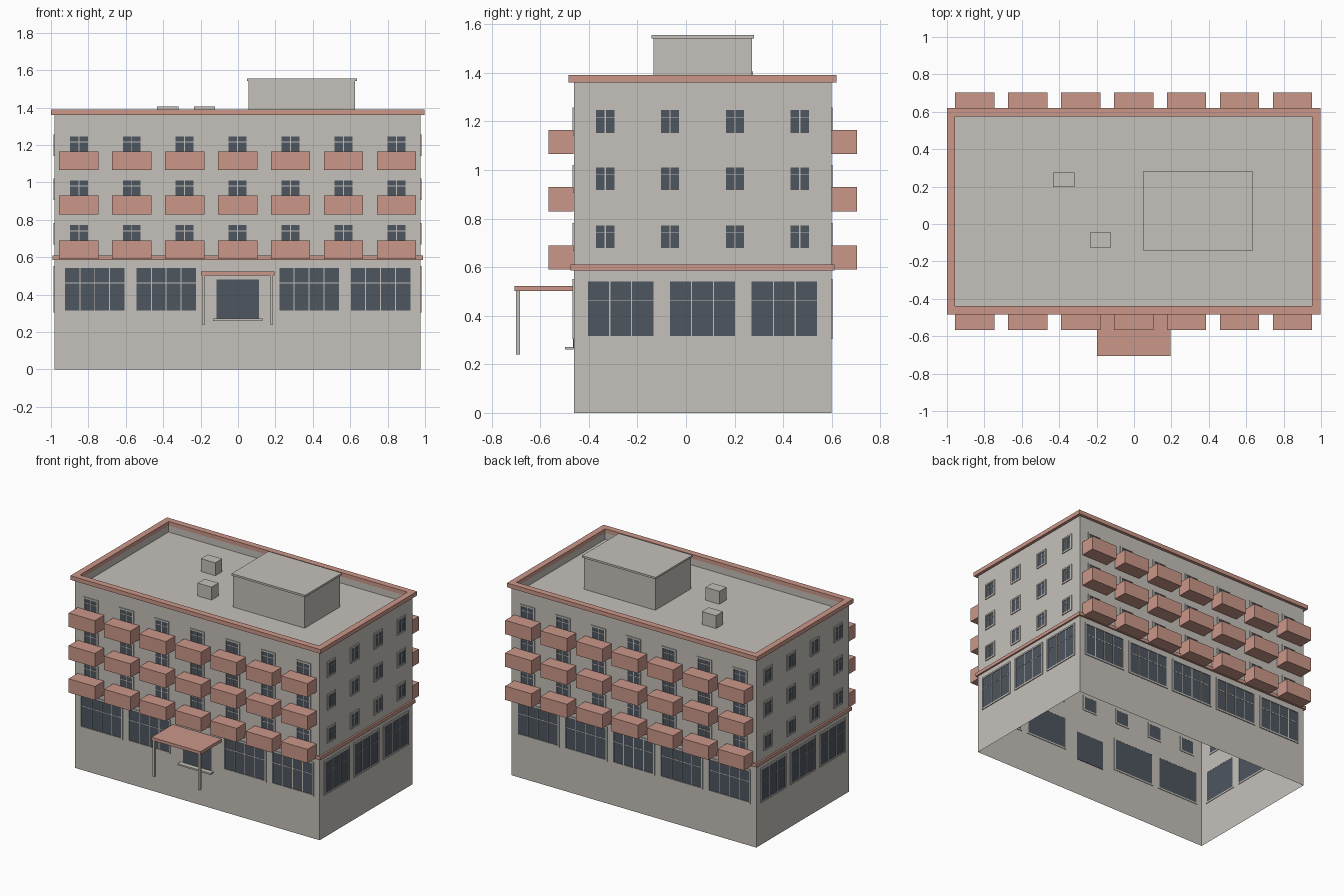
import bpy, bmesh
from mathutils import Vector

if "Cube" in bpy.data.objects:
    bpy.data.objects.remove(bpy.data.objects["Cube"])

CX, CY = -0.002, 0.068          # centre of the building in plan
HX, HY = 0.978, 0.53            # half sizes of the walls


def material(name, rgb):
    m = bpy.data.materials.new(name)
    m.diffuse_color = (*rgb, 1)
    m.use_nodes = True
    m.node_tree.nodes["Principled BSDF"].inputs["Base Color"].default_value = m.diffuse_color
    return m


STONE = material("warm_grey_stone", (0.56, 0.53, 0.49))
PINK = material("terracotta_pink", (0.60, 0.31, 0.25))
GLASS = material("dark_glass", (0.075, 0.093, 0.115))


def finish(name, bm, mat):
    bmesh.ops.recalc_face_normals(bm, faces=bm.faces)
    me = bpy.data.meshes.new(name)
    bm.to_mesh(me)
    bm.free()
    me.materials.append(mat)
    ob = bpy.data.objects.new(name, me)
    bpy.context.collection.objects.link(ob)
    return ob


def add_box(bm, a, b):
    """Add a box between two opposite corners."""
    a, b = Vector(a), Vector(b)
    vs = bmesh.ops.create_cube(bm, size=1)["verts"]
    for v in vs:
        v.co = Vector((abs(b[i] - a[i]) * v.co[i] for i in range(3))) + (a + b) / 2


def box(name, a, b, mat):
    bm = bmesh.new()
    add_box(bm, a, b)
    return finish(name, bm, mat)


def rect_loops(bm, loops, closed=False):
    """Bridge plan rectangles given as (offset from the wall, height)."""
    rings = [[bm.verts.new((CX + sx * (HX + o), CY + sy * (HY + o), z))
              for sx, sy in ((-1, -1), (1, -1), (1, 1), (-1, 1))] for o, z in loops]
    pairs = list(zip(rings, rings[1:]))
    if closed:
        pairs.append((rings[-1], rings[0]))
    for p, q in pairs:
        for i in range(4):
            j = (i + 1) % 4
            bm.faces.new((p[i], p[j], q[j], q[i]))
    return rings


# Hollow body open at the bottom, with a sunken roof deck behind the parapet
bm = bmesh.new()
rings = rect_loops(bm, [(0, 0), (0, 1.365), (-0.022, 1.365), (-0.022, 1.312)])
bm.faces.new(rings[-1])
body = finish("walls_and_roof", bm, STONE)

# Cornice and belt course
for name, inner, outer, z0, z1 in (("cornice", -0.024, 0.021, 1.36, 1.39),
                                   ("belt_course", 0.001, 0.013, 0.586, 0.61)):
    bm = bmesh.new()
    rect_loops(bm, [(inner, z0), (outer, z0), (outer, z1), (inner, z1)], closed=True)
    finish(name, bm, PINK)


def wall_box(bm, side, u0, u1, d0, d1, z0, z1):
    """Box on a wall: u runs along the wall, d is the distance outward."""
    if side in ("front", "back"):
        s = -1 if side == "front" else 1
        add_box(bm, (u0, CY + s * (HY + d0), z0), (u1, CY + s * (HY + d1), z1))
    else:
        s = -1 if side == "left" else 1
        add_box(bm, (CX + s * (HX + d0), u0, z0), (CX + s * (HX + d1), u1, z1))


def window(frames, panes, side, u, w, z0, z1, cols):
    """Glass plate with a frame, upright bars and one cross bar."""
    t, f = 0.011, 0.006
    a, b = u - w / 2, u + w / 2
    wall_box(panes, side, a + t / 2, b - t / 2, -0.003, 0.002, z0 + t / 2, z1 - t / 2)
    for p, q in ((a, a + t), (b - t, b)):
        wall_box(frames, side, p, q, -0.004, f, z0, z1)
    for p, q in ((z0, z0 + t), (z1 - t, z1)):
        wall_box(frames, side, a + t, b - t, -0.004, f, p, q)
    for i in range(1, cols):
        m = a + t + (w - 2 * t) * i / cols
        wall_box(frames, side, m - 0.0025, m + 0.0025, 0.001, 0.004, z0 + t, z1 - t)
    h = z0 + (z1 - z0) * 0.64
    k = 0.0025 if side in ("front", "back") else 0.001
    wall_box(frames, side, a + t, b - t, 0.001, 0.0035, h - k, h + k)


FLOORS = (0.667, 0.906, 1.142)          # sills of the upper windows

for side in ("front", "back", "left", "right"):
    frames, panes = bmesh.new(), bmesh.new()
    long_side = side in ("front", "back")
    # Upper windows
    n, pitch, w, c = (7, 0.283, 0.118, CX) if long_side else (4, 0.267, 0.097, CY)
    for z in FLOORS:
        for i in range(n):
            window(frames, panes, side, c + (i - (n - 1) / 2) * pitch, w, z, z + 0.115, 2)
    # Ground floor windows, leaving the middle of the front for the door
    n, pitch, w, cols = (5, 0.382, 0.34, 4) if long_side else (3, 0.337, 0.291, 3)
    for i in range(n):
        if side == "front" and i == 2:
            continue
        window(frames, panes, side, c + (i - (n - 1) / 2) * pitch, w, 0.305, 0.552, cols)
    finish(side + "_window_frames", frames, STONE)
    finish(side + "_window_glass", panes, GLASS)

# Balconies on the two long sides
for side in ("front", "back"):
    bm = bmesh.new()
    for z in (0.59, 0.829, 1.065):
        for i in range(7):
            u = CX + (i - 3) * 0.283
            wall_box(bm, side, u - 0.105, u + 0.105, 0.001, 0.105, z, z + 0.1)
    finish(side + "_balconies", bm, PINK)

# Entrance: door, step, canopy and its two posts
Y = CY - HY
box("entrance_door", (-0.115, Y - 0.003, 0.268), (0.112, Y + 0.003, 0.48), GLASS)
box("entrance_step", (-0.134, Y - 0.037, 0.26), (0.13, Y - 0.001, 0.271), STONE)
box("entrance_canopy", (-0.198, -0.705, 0.501), (0.194, Y - 0.001, 0.523), PINK)
for name, x in (("left_post", -0.184), ("right_post", 0.179)):
    box(name, (x - 0.008, -0.7, 0.24), (x + 0.008, -0.684, 0.502), STONE)

# Roof house with cap, and two vents
box("roof_house", (0.055, -0.133, 1.31), (0.626, 0.271, 1.542), STONE)
box("roof_house_cap", (0.047, -0.141, 1.541), (0.635, 0.28, 1.555), STONE)
box("roof_vent_back", (-0.433, 0.197, 1.31), (-0.319, 0.275, 1.405), STONE)
box("roof_vent_front", (-0.235, -0.125, 1.31), (-0.124, -0.046, 1.405), STONE)
